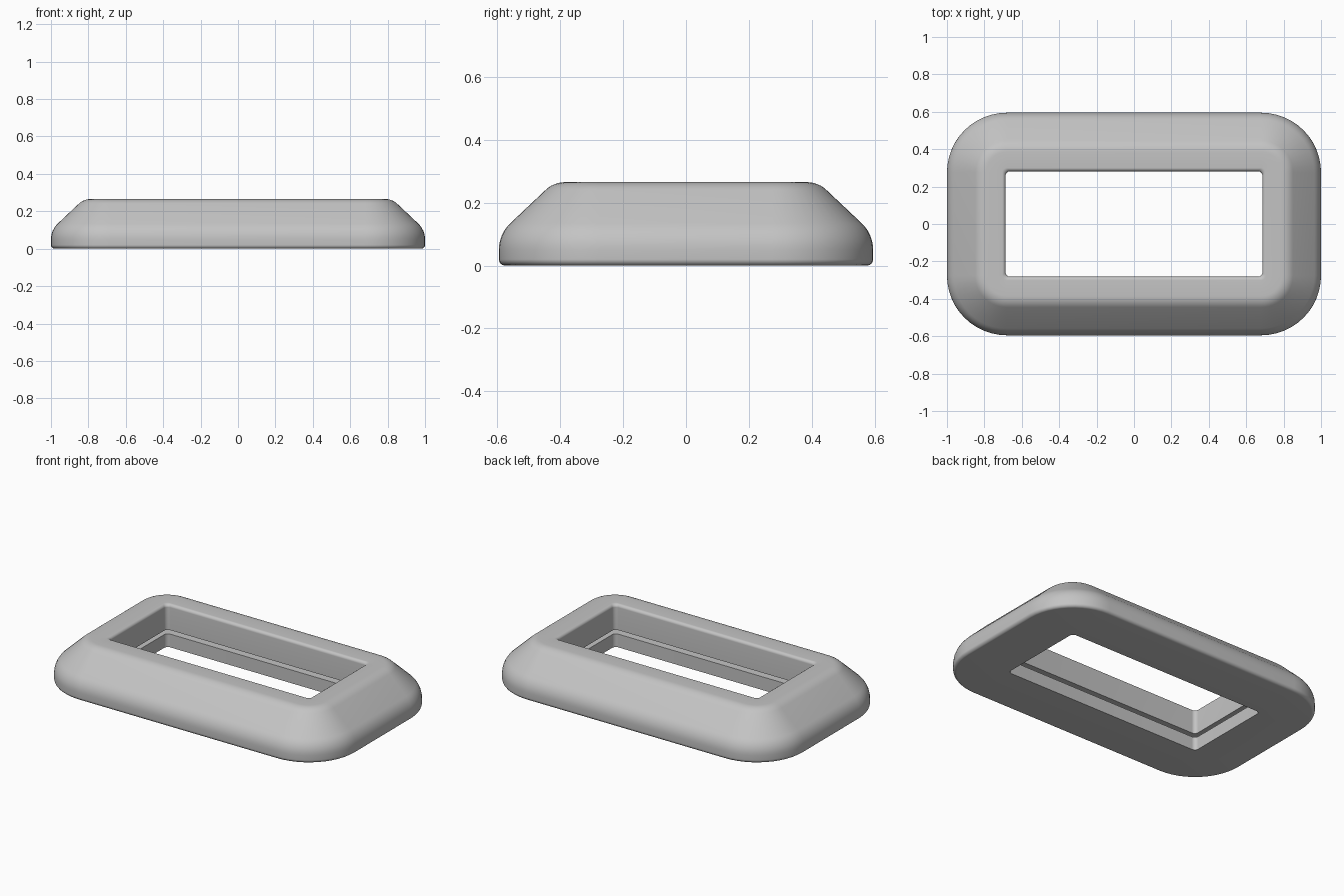
import bpy, bmesh, math
from mathutils import Vector

cube = bpy.data.objects.get("Cube")
if cube:
    bpy.data.objects.remove(cube, do_unlink=True)

HALF_X, HALF_Y, CORNER = 1.0, 0.595, 0.32
MIN_RADIUS = 0.025
STEPS = 12          # segments per plan corner

grey = bpy.data.materials.new("plain grey")
grey.use_nodes = True
grey.diffuse_color = (0.55, 0.55, 0.55, 1)
grey.node_tree.nodes["Principled BSDF"].inputs["Base Color"].default_value = (0.55, 0.55, 0.55, 1)


def fillet(prev, corner, nxt, cut, n=6):
    """Rounds a profile corner, starting `cut` away from it on both sides."""
    p, c, q = Vector(prev), Vector(corner), Vector(nxt)
    u, v = (p - c).normalized(), (q - c).normalized()
    half = u.angle(v) / 2
    radius = cut * math.tan(half)
    centre = c + (u + v).normalized() * cut / math.cos(half)
    a, b = c + u * cut - centre, c + v * cut - centre
    return [centre + a.lerp(b, i / n).normalized() * radius for i in range(n + 1)]


def rounded_loop(bm, inset, z):
    """Rounded rectangle, inset from the outer footprint."""
    r = max(CORNER - inset, MIN_RADIUS)
    cx, cy = HALF_X - inset - r, HALF_Y - inset - r
    loop = []
    for k, (sx, sy) in enumerate([(1, 1), (-1, 1), (-1, -1), (1, -1)]):
        for i in range(STEPS + 1):
            a = math.pi / 2 * (k + i / STEPS)
            loop.append(bm.verts.new((sx * cx + r * math.cos(a), sy * cy + r * math.sin(a), z)))
    return loop


# Cross-section as (inset, height): rounded outside, slot in the inner wall
HOLE, SLOT = 0.313, 0.26
corners = [(HOLE, 0, 0), (0, 0, 0.02), (0, 0.1, 0.05), (0.175, 0.265, 0.035),
           (HOLE, 0.265, 0.018), (HOLE, 0.107, 0), (SLOT, 0.107, 0),
           (SLOT, 0.082, 0), (HOLE, 0.082, 0)]
section = []
for i, (d, z, cut) in enumerate(corners):
    if cut:
        section += fillet(corners[i - 1][:2], (d, z), corners[(i + 1) % len(corners)][:2], cut)
    else:
        section.append((d, z))

# Sweep the section around the footprint
bm = bmesh.new()
loops = [rounded_loop(bm, d, z) for d, z in section]
for a, b in zip(loops, loops[1:] + loops[:1]):
    for i in range(len(a)):
        j = (i + 1) % len(a)
        bm.faces.new((a[i], a[j], b[j], b[i]))
bmesh.ops.recalc_face_normals(bm, faces=bm.faces)
mesh = bpy.data.meshes.new("bezel_frame")
bm.to_mesh(mesh)
bm.free()
mesh.materials.append(grey)
frame = bpy.data.objects.new("bezel_frame", mesh)
bpy.context.collection.objects.link(frame)

bpy.ops.object.select_all(action="DESELECT")
frame.select_set(True)
bpy.context.view_layer.objects.active = frame
bpy.ops.object.shade_smooth_by_angle(angle=math.radians(35))
